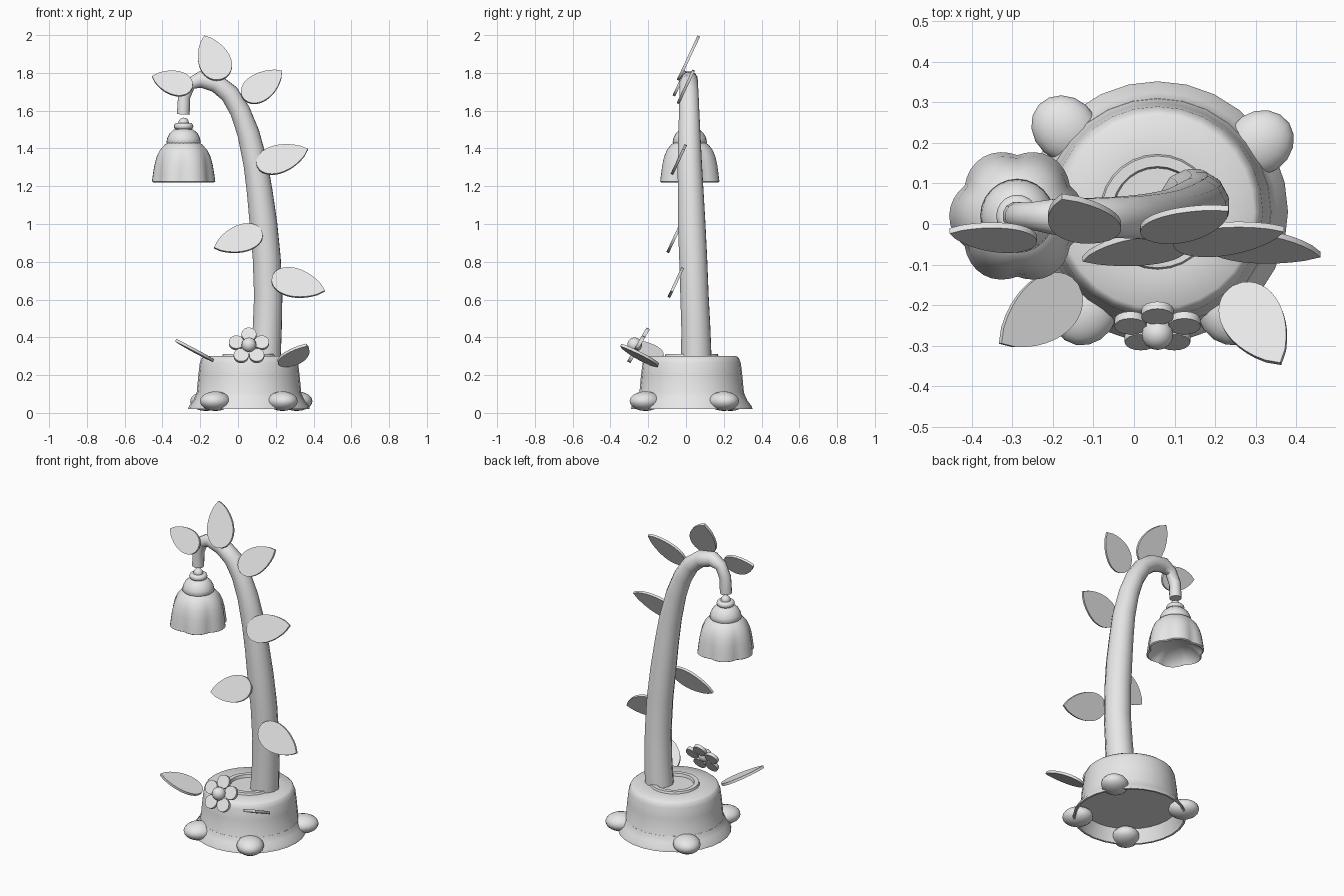
import bpy, bmesh, math
from mathutils import Vector

cube = bpy.data.objects.get("Cube")
if cube:
    bpy.data.objects.remove(cube, do_unlink=True)

clay = bpy.data.materials.new("light_grey")
clay.use_nodes = True
clay.diffuse_color = (0.8, 0.8, 0.8, 1)
clay.node_tree.nodes["Principled BSDF"].inputs["Base Color"].default_value = (0.8, 0.8, 0.8, 1)


def finish(obj, angle=40):
    """Give the object its colour and smooth shading with sharp edges kept."""
    obj.data.materials.clear()
    obj.data.materials.append(clay)
    bpy.ops.object.select_all(action='DESELECT')
    obj.select_set(True)
    bpy.context.view_layer.objects.active = obj
    bpy.ops.object.shade_smooth_by_angle(angle=math.radians(angle))
    return obj


def from_bmesh(name, bm, angle=40):
    bmesh.ops.recalc_face_normals(bm, faces=bm.faces)
    mesh = bpy.data.meshes.new(name)
    bm.to_mesh(mesh)
    bm.free()
    obj = bpy.data.objects.new(name, mesh)
    bpy.context.collection.objects.link(obj)
    return finish(obj, angle)


def lathe(name, centre, profile, sides, lobes=0, angle=40):
    """Spin (radius, z, lobe depth) points; a zero radius closes the end."""
    bm = bmesh.new()
    rings = []
    for r, z, depth in profile:
        if r == 0:
            rings.append([bm.verts.new((centre[0], centre[1], z))] * sides)
            continue
        ring = []
        for i in range(sides):
            a = math.tau * i / sides
            rr = r - depth * (1 - abs(math.cos(lobes * a / 2)))
            ring.append(bm.verts.new((centre[0] + rr * math.cos(a), centre[1] + rr * math.sin(a), z)))
        rings.append(ring)
    for low, high in zip(rings, rings[1:]):
        for i in range(sides):
            j = (i + 1) % sides
            quad = list(dict.fromkeys((low[i], low[j], high[j], high[i])))
            bm.faces.new(quad)
    return from_bmesh(name, bm, angle)


def plate(name, origin, u, v, outline, thick):
    """Flat slab whose outline lies in the plane spanned by u and v."""
    bm = bmesh.new()
    n = u.cross(v).normalized() * thick / 2
    front = [bm.verts.new(origin + u * a + v * b + n) for a, b in outline]
    back = [bm.verts.new(p.co - 2 * n) for p in front]
    bm.faces.new(front)
    bm.faces.new(back[::-1])
    for i in range(len(front)):
        j = (i + 1) % len(front)
        bm.faces.new((front[i], back[i], back[j], front[j]))
    return from_bmesh(name, bm)


def leaf(name, base, tip, normal, width, steps=14):
    base, tip = Vector(base), Vector(tip)
    along = tip - base
    side = Vector(normal).cross(along).normalized() * width / 2
    ts = [(i / steps) ** 1.5 for i in range(steps + 1)]
    edge = [(t, math.sqrt(t) * (1 - t) ** 0.8 / 0.42) for t in ts]
    outline = edge + [(t, -w) for t, w in edge[-2:0:-1]]
    return plate(name, base, along, side, outline, 0.015)


def ball(name, centre, size, turn=0.0):
    bpy.ops.mesh.primitive_uv_sphere_add(segments=16, ring_count=10, location=centre, rotation=(0, 0, turn))
    obj = bpy.context.object
    obj.name = name
    obj.scale = size
    return finish(obj, 60)


# Pot with flared foot, hollow underside and a ring around the stem
POT = (0.058, 0.03)
lathe("pot", POT, [(r, z, 0) for r, z in (
    (0, 0.1), (0.28, 0.1), (0.31, 0.02), (0.322, 0.02), (0.318, 0.035), (0.295, 0.065),
    (0.277, 0.105), (0.268, 0.2), (0.26, 0.265), (0.25, 0.29), (0.238, 0.3), (0.142, 0.3),
    (0.138, 0.312), (0.112, 0.312), (0.108, 0.295), (0, 0.295))], 28)

# Four rounded feet
for label, x, y in (("front_right", -0.12, -0.215), ("front_left", 0.235, -0.215),
                    ("back_right", -0.17, 0.235), ("back_left", 0.31, 0.2)):
    turn = math.atan2(y - POT[1], x - POT[0])
    ball("foot_" + label, (x, y, 0.062), (0.088, 0.078, 0.052), turn)

# Tapering stem that arches over into a hook
path = [(0.145, 0.055, 0.28, 0.083), (0.155, 0.052, 0.45, 0.079), (0.16, 0.045, 0.62, 0.077),
        (0.152, 0.038, 0.82, 0.076), (0.135, 0.03, 1.0, 0.075), (0.115, 0.025, 1.17, 0.07),
        (0.093, 0.02, 1.32, 0.066), (0.055, 0.018, 1.48, 0.06), (0.01, 0.017, 1.6, 0.055),
        (-0.045, 0.016, 1.69, 0.052), (-0.115, 0.015, 1.745, 0.05), (-0.2, 0.018, 1.765, 0.045),
        (-0.255, 0.02, 1.74, 0.034), (-0.285, 0.02, 1.675, 0.034), (-0.29, 0.02, 1.58, 0.035)]
curve = bpy.data.curves.new("stem_path", 'CURVE')
curve.dimensions = '3D'
curve.bevel_depth = 1.0
curve.bevel_resolution = 4
curve.use_fill_caps = True
spline = curve.splines.new('POLY')
spline.points.add(len(path) - 1)
for point, (x, y, z, r) in zip(spline.points, path):
    point.co = (x, y, z, 1)
    point.radius = r
stem = bpy.data.objects.new("stem", curve)
bpy.context.collection.objects.link(stem)
bpy.ops.object.select_all(action='DESELECT')
stem.select_set(True)
bpy.context.view_layer.objects.active = stem
bpy.ops.object.convert(target='MESH')
finish(bpy.context.object, 50)

# Leaves along the stem, all leaning back by the same slope
LEAN = 0.47
for i, (bx, by, bz, tx, tz, w) in enumerate((
        (0.18, -0.04, 0.72, 0.46, 0.645, 0.165), (0.127, -0.045, 0.96, -0.127, 0.873, 0.155),
        (0.1, -0.055, 1.305, 0.37, 1.395, 0.16), (0.03, -0.032, 1.66, 0.233, 1.81, 0.155),
        (-0.085, -0.04, 1.765, -0.178, 1.995, 0.172), (-0.242, -0.045, 1.72, -0.455, 1.78, 0.14))):
    leaf(f"stem_leaf_{i + 1}", (bx, by, bz), (tx, by + LEAN * (tz - bz), tz), (0, -1, LEAN), w)

# Two leaves resting on the pot rim
leaf("pot_leaf_right", (-0.14, -0.15, 0.28), (-0.33, -0.295, 0.385), (0.47, 0.05, 0.87), 0.155)
leaf("pot_leaf_left", (0.245, -0.155, 0.25), (0.362, -0.345, 0.36), (-0.2, 0.45, 0.87), 0.15)

# Five petalled flower on the front of the pot
heart = Vector((0.058, -0.255, 0.352))
across, up = Vector((1, 0, 0)), Vector((0, 0.5, 0.87)).normalized()
for i in range(5):
    a = math.pi / 2 + math.tau * i / 5
    middle = heart + (across * math.cos(a) + up * math.sin(a)) * 0.07
    disc = [(0.04 * math.cos(math.tau * k / 16), 0.04 * math.sin(math.tau * k / 16)) for k in range(16)]
    plate(f"petal_{i + 1}", middle, across, up, disc, 0.02)
ball("flower_centre", heart + Vector((0, -0.017, 0.008)), (0.039, 0.039, 0.039))

# Hanging bell blossom with scalloped skirt
BELL = (-0.288, 0.02)
lathe("bell", BELL, (
    (0, 1.28, 0), (0.1, 1.27, 0.005), (0.148, 1.235, 0.015), (0.16, 1.22, 0.018),
    (0.168, 1.225, 0.018), (0.163, 1.26, 0.017), (0.155, 1.31, 0.013), (0.143, 1.355, 0.009),
    (0.126, 1.39, 0.005), (0.1, 1.42, 0), (0.075, 1.435, 0), (0, 1.44, 0)), 48, 6, 60)
lathe("bell_cap", BELL, [(r, z, 0) for r, z in (
    (0, 1.42), (0.082, 1.42), (0.091, 1.432), (0.087, 1.455), (0.074, 1.48),
    (0.052, 1.5), (0, 1.51))], 24, 0, 60)

# Small hanging loop on top of the cap
bpy.ops.mesh.primitive_torus_add(major_segments=20, minor_segments=10, major_radius=0.034,
                                 minor_radius=0.018, location=(BELL[0], BELL[1], 1.517))
bpy.context.object.name = "bell_ring"
finish(bpy.context.object, 60)
ball("bell_knob", (BELL[0], BELL[1], 1.535), (0.028, 0.028, 0.028))
